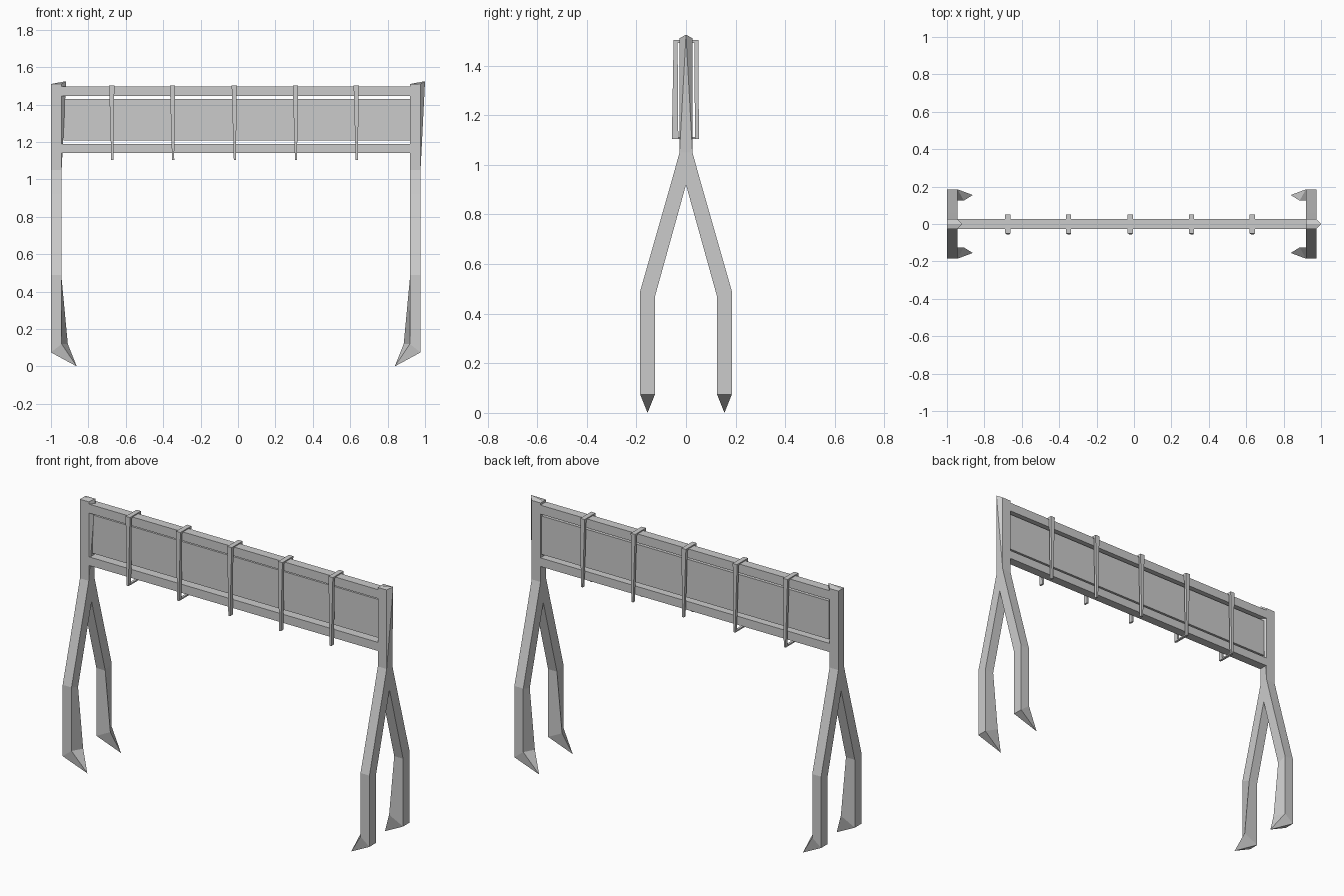
import bpy, bmesh

if "Cube" in bpy.data.objects:
    bpy.data.objects.remove(bpy.data.objects["Cube"])


def finish(name, bm):
    bmesh.ops.remove_doubles(bm, verts=bm.verts, dist=0.0005)
    bmesh.ops.recalc_face_normals(bm, faces=bm.faces)
    me = bpy.data.meshes.new(name)
    bm.to_mesh(me)
    bm.free()
    ob = bpy.data.objects.new(name, me)
    bpy.context.collection.objects.link(ob)
    return ob


def loft(bm, a, b):
    """Closed four-sided bar between two quads of points."""
    a = [bm.verts.new(p) for p in a]
    b = [bm.verts.new(p) for p in b]
    bm.faces.new(a)
    bm.faces.new(b)
    for i in range(4):
        j = (i + 1) % 4
        bm.faces.new((a[i], a[j], b[j], b[i]))


def rect(x, y, z, w, d):
    return [(x - w / 2, y - d / 2, z), (x + w / 2, y - d / 2, z),
            (x + w / 2, y + d / 2, z), (x - w / 2, y + d / 2, z)]


def box(bm, x0, x1, y0, y1, z0, z1):
    cx, cy = (x0 + x1) / 2, (y0 + y1) / 2
    loft(bm, rect(cx, cy, z0, x1 - x0, y1 - y0), rect(cx, cy, z1, x1 - x0, y1 - y0))


# Forked end frames: outer y, outer z, inner y, inner z from top to knee
SECTIONS = [(.026, 1.51, 0, 1.51), (.026, 1.05, 0, 1.05),
            (.062, .92, 0, .92), (.185, .49, .125, .47)]


def end_frame(name, x_out, direction, ridge_side):
    bm = bmesh.new()
    x_in = x_out + .057 * direction
    for s in (-1, 1):
        rings = []
        for yo, zo, yi, zi in SECTIONS:
            rings.append([(x_out, s * yo, zo), (x_out, s * yi, zi),
                          (x_in, s * yi, zi), (x_in, s * yo, zo)])
        # pointed crest at the post top
        ridge = 2 if ridge_side == "inner" else 1
        rings[0][ridge] = (rings[0][ridge][0] + .024, 0, 1.525)
        # heel, with its inner corner flared toward the toe
        rings.append([(x_out, s * .185, .075), (x_out, s * .125, .075),
                      (x_out + .09 * direction, s * .125, .12), (x_in, s * .185, .12)])
        vs = [[bm.verts.new(p) for p in r] for r in rings]
        bm.faces.new(vs[0])
        for k in range(len(vs) - 1):
            a, b = vs[k], vs[k + 1]
            for i in range(4):
                j = (i + 1) % 4
                if i == 1 and k < 2:
                    continue            # open where the halves join
                if k == 0 and i in (0, 2):
                    o, c = (0, 1) if i == 0 else (3, 2)
                    bm.faces.new((a[o], a[c], b[o]))
                    bm.faces.new((a[c], b[c], b[o]))
                else:
                    bm.faces.new((a[i], a[j], b[j], b[i]))
        # pointed toe
        toe = bm.verts.new((x_out + .138 * direction, s * .155, 0))
        for i in range(4):
            bm.faces.new((vs[-1][i], vs[-1][(i + 1) % 4], toe))
    return finish(name, bm)


end_frame("left_end_frame", -1.0, 1, "inner")
end_frame("right_end_frame", .976, -1, "outer")

# Horizontal beams
for name, z0, z1 in (("top_beam", 1.445, 1.497), ("bottom_beam", 1.14, 1.19)):
    bm = bmesh.new()
    box(bm, -.945, .925, -.026, .026, z0, z1)
    finish(name, bm)

# Hanging panel between the beams
bm = bmesh.new()
box(bm, -.932, .919, -.008, .016, 1.207, 1.43)
finish("panel", bm)

# Straps over the top beam, hanging down both sides
for n, x in enumerate((-.675, -.35, -.02, .307, .632)):
    bm = bmesh.new()
    box(bm, x - .014, x + .014, -.05, .05, 1.492, 1.503)
    for s in (-1, 1):
        wide = .026 if s < 0 else .016
        loft(bm, rect(x, s * .042, 1.503, .028, .016),
             rect(x + .003, s * .044, 1.105, .011, wide))
    if n < 2:
        box(bm, x - .004, x + .010, -.05, .05, 1.105, 1.113)
    finish(f"strap_{n + 1}", bm)
